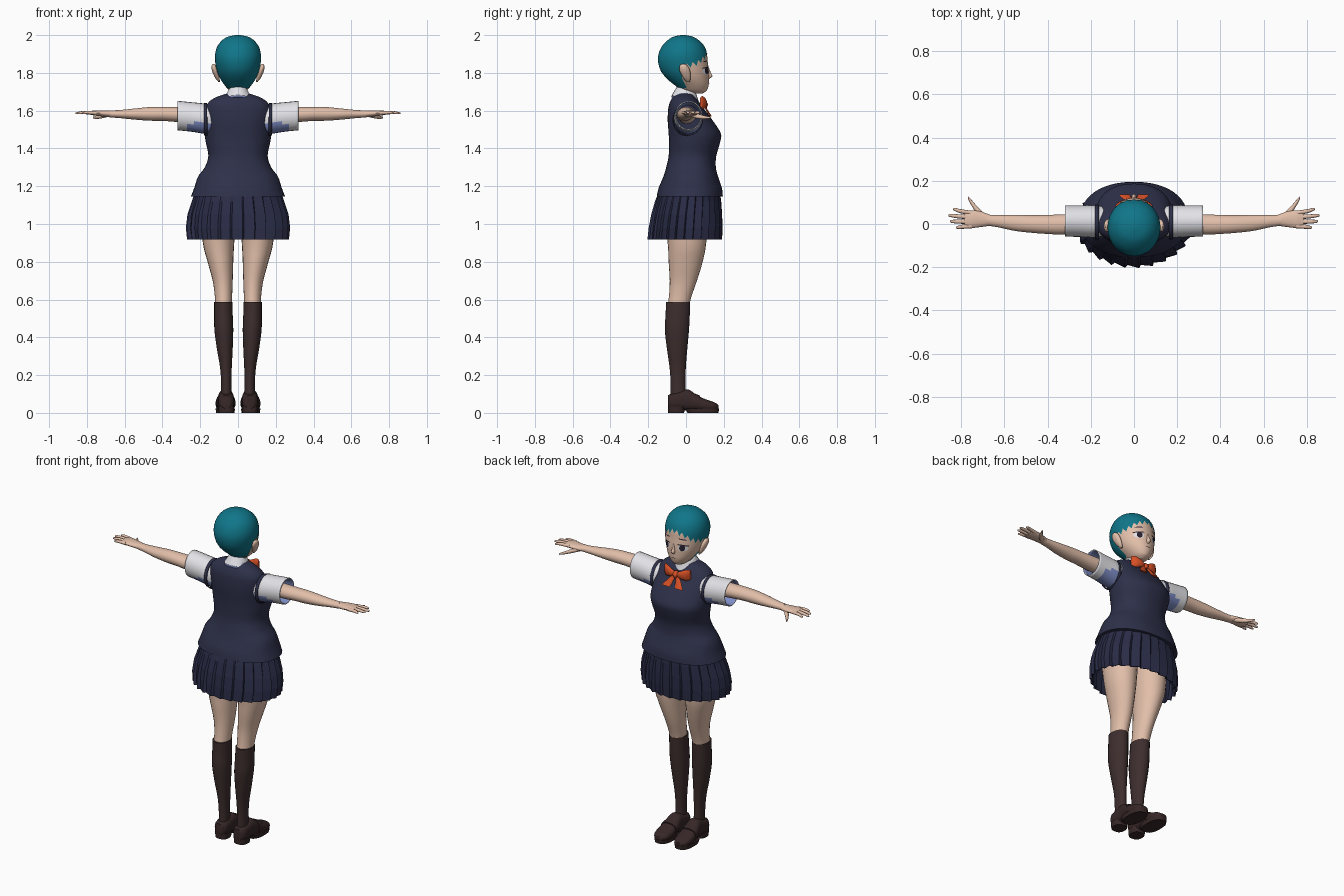
import bpy, bmesh, math
from math import sin, cos, pi, radians, sqrt
from mathutils import Vector

if "Cube" in bpy.data.objects:
    bpy.data.objects.remove(bpy.data.objects["Cube"])


def material(name, r, g, b):
    m = bpy.data.materials.new(name)
    m.use_nodes = True
    m.diffuse_color = (r, g, b, 1)
    shader = next(n for n in m.node_tree.nodes if n.type == 'BSDF_PRINCIPLED')
    shader.inputs["Base Color"].default_value = (r, g, b, 1)
    shader.inputs["Roughness"].default_value = 0.8
    return m


TEAL = material("hair teal", .005, .18, .25)
SKIN = material("skin", .76, .52, .40)
NAVY = material("vest navy", .027, .03, .068)
PLEAT = material("skirt navy", .023, .025, .062)
WHITE = material("shirt white", .76, .76, .80)
BLUE = material("shirt blue", .22, .28, .60)
ORANGE = material("bow orange", .68, .08, .02)
SOCK = material("sock brown", .048, .027, .027)
SHOE = material("shoe brown", .038, .02, .02)
DARK = material("eye dark", .02, .015, .03)


def finish(name, bm, mats, mirror=False, thick=0, smooth=True, inner=0):
    bmesh.ops.recalc_face_normals(bm, faces=bm.faces)
    me = bpy.data.meshes.new(name)
    bm.to_mesh(me)
    bm.free()
    for m in mats:
        me.materials.append(m)
    if smooth:
        me.shade_smooth()
        me.set_sharp_from_angle(angle=radians(50))
    ob = bpy.data.objects.new(name, me)
    bpy.context.collection.objects.link(ob)
    if thick:
        mod = ob.modifiers.new("thickness", 'SOLIDIFY')
        mod.thickness = thick
        mod.material_offset = inner
    if mirror:
        ob.modifiers.new("mirror", 'MIRROR')
    return ob


def spline(rows, k):
    """Smooth a table of rows, adding k steps between neighbours."""
    out = []
    for i in range(len(rows) - 1):
        a, b, c, d = (rows[max(0, min(len(rows) - 1, i + j))] for j in (-1, 0, 1, 2))
        for s in range(k):
            t = s / k
            out.append([q + t * (r - p) / 2 + t * t * (p - 2.5 * q + 2 * r - e / 2)
                        + t ** 3 * (1.5 * (q - r) + (e - p) / 2)
                        for p, q, r, e in zip(a, b, c, d)])
    return out + [list(rows[-1])]


def skin_rings(bm, rings, caps=True, closed=True):
    vs = [[bm.verts.new(p) for p in r] for r in rings]
    n = len(vs[0])
    for lo, hi in zip(vs, vs[1:]):
        for i in range(n if closed else n - 1):
            j = (i + 1) % n
            bm.faces.new((lo[i], lo[j], hi[j], hi[i]))
    if caps:
        bm.faces.new(vs[0])
        bm.faces.new(vs[-1])


def loft(name, rows, mats, axis='z', n=24, k=4, power=1.0, caps=True, tilt=0, rule=None, **kw):
    """Rows are (distance along axis, centre u, centre v, radius u, radius v)."""
    rings = []
    for h, cu, cv, ru, rv in spline(rows, k):
        ring = []
        for i in range(n):
            c, s = cos(2 * pi * i / n), sin(2 * pi * i / n)
            u = cu + ru * math.copysign(abs(c) ** power, c)
            dv = rv * math.copysign(abs(s) ** power, s)
            w = h + tilt * dv
            ring.append({'z': (u, cv + dv, w), 'x': (w, u, cv + dv), 'y': (u, w, cv + dv)}[axis])
        rings.append(ring)
    bm = bmesh.new()
    skin_rings(bm, rings, caps)
    if rule:
        for f in bm.faces:
            f.material_index = rule(f.calc_center_median())
    return finish(name, bm, mats, **kw)


def body(rows):
    """Turn (z, half width, back y, front y) into loft rows."""
    return [(z, 0, (a + b) / 2, w, (b - a) / 2) for z, w, a, b in rows]


# Knitted vest
loft("vest", body([(1.145, .25, -.155, .195), (1.19, .232, -.145, .19), (1.25, .212, -.12, .17),
                   (1.3, .176, -.105, .158), (1.36, .157, -.092, .16), (1.43, .17, -.09, .18),
                   (1.48, .177, -.092, .184), (1.55, .178, -.097, .14), (1.61, .172, -.094, .095),
                   (1.645, .155, -.085, .07), (1.672, .115, -.07, .05), (1.69, .06, -.05, .035)]),
     [NAVY], n=48, power=.9)

# Pleated skirt: each pleat rises slowly, then steps back
bm = bmesh.new()
rings = []
for z, w, a, b, amp in [(1.17, .228, -.145, .18, .02), (1.12, .245, -.165, .187, .035),
                        (1.05, .268, -.185, .192, .05), (.98, .276, -.198, .194, .06),
                        (.918, .27, -.205, .192, .07)]:
    ring = []
    for i in range(26):
        for f, r in ((0, 1 - amp), (.86, 1), (.94, 1 - .5 * amp)):
            t = 2 * pi * (i + f) / 26
            ring.append((w * r * cos(t), (a + b) / 2 + (b - a) / 2 * r * sin(t), z))
    rings.append(ring)
skin_rings(bm, rings, caps=False)
finish("pleated_skirt", bm, [PLEAT], thick=.005, smooth=False)

# Legs, socks and shoes
loft("thigh", [(1.1, .105, .0, .1, .12), (.9, .103, .005, .083, .102), (.8, .093, -.002, .068, .09),
               (.7, .081, -.014, .053, .072), (.62, .077, -.03, .046, .06), (.56, .077, -.042, .044, .056)],
     [SKIN], mirror=True)
loft("sock", [(.588, .078, -.042, .048, .064), (.52, .077, -.044, .049, .064), (.44, .075, -.048, .05, .064),
              (.34, .07, -.047, .042, .054), (.24, .064, -.044, .031, .043), (.15, .062, -.042, .027, .039),
              (.06, .062, -.04, .028, .042)], [SOCK], mirror=True)
loft("shoe_upper", [(-.095, .063, .058, .025, .035), (-.075, .063, .06, .04, .042), (-.03, .063, .065, .042, .05),
                    (.015, .064, .068, .043, .055), (.06, .066, .052, .049, .04), (.11, .068, .04, .05, .03),
                    (.15, .068, .034, .042, .022), (.172, .068, .03, .02, .012)],
     [SHOE], axis='y', power=.8, mirror=True)
loft("shoe_heel", [(0, .063, -.052, .04, .042), (.035, .063, -.05, .044, .046)],
     [SHOE], k=1, power=.8, mirror=True)
loft("shoe_sole", [(0, .068, .09, .048, .082), (.024, .067, .085, .052, .09)],
     [SHOE], k=1, power=.8, mirror=True)
loft("shoe_strap", [(.045, .065, .058, .05, .045), (.075, .066, .05, .053, .041)],
     [SHOE], axis='y', k=1, power=.8, mirror=True)

# Sleeves, blue inside and near the armpit
loft("sleeve", [(.13, .012, 1.55, .066, .08), (.18, .012, 1.558, .075, .08), (.25, .013, 1.567, .073, .078),
                (.32, .014, 1.574, .072, .078)], [WHITE, BLUE], axis='x', caps=False, thick=.006, inner=1,
     rule=lambda c: int(c.z < 1.535 and c.x < .26), mirror=True)
loft("armhole_trim", [(.163, .008, 1.552, .08, .087), (.18, .01, 1.555, .081, .086)],
     [NAVY], axis='x', k=1, caps=False, thick=.006, mirror=True)

# Arms and hands
loft("arm", [(.16, .005, 1.575, .048, .045), (.32, -.002, 1.58, .047, .04), (.4, -.002, 1.583, .044, .037),
             (.47, .0, 1.583, .041, .036), (.55, .005, 1.582, .037, .029), (.63, .013, 1.582, .028, .021),
             (.68, .017, 1.583, .025, .019)], [SKIN], axis='x', mirror=True)
loft("palm", [(.665, .017, 1.583, .025, .018), (.71, .022, 1.585, .036, .016), (.755, .022, 1.588, .041, .014),
              (.785, .02, 1.588, .036, .009)], [SKIN], axis='x', n=16, mirror=True)
for name, y0, y1, tip in [("index_finger", .051, .068, .838), ("middle_finger", .031, .04, .86),
                          ("ring_finger", .01, .012, .852), ("little_finger", -.01, -.016, .825)]:
    loft(name, [(.75, y0, 1.588, .01, .01), ((.77 + tip) / 2, (y0 + y1) / 2, 1.59, .0095, .009),
                (tip - .008, y1, 1.587, .007, .006), (tip, y1, 1.586, .002, .002)],
         [SKIN], axis='x', n=10, mirror=True)
loft("thumb", [(.69, .03, 1.578, .016, .012), (.725, .062, 1.57, .018, .012), (.75, .095, 1.565, .014, .009),
               (.768, .122, 1.563, .007, .005)], [SKIN], axis='x', n=10, mirror=True)

# Neck and shirt collar
loft("neck", [(1.62, 0, .0, .05, .05), (1.68, 0, .008, .042, .042), (1.76, 0, .012, .045, .045)], [SKIN])
loft("collar_band", [(1.655, 0, -.008, .085, .07), (1.69, 0, -.003, .06, .056)],
     [BLUE], k=1, tilt=-.25, caps=False, thick=.004)
loft("collar", [(1.655, 0, .0, .082, .076), (1.675, 0, .0, .068, .066), (1.71, 0, .003, .05, .05)],
     [WHITE], tilt=-.35, caps=False, thick=.005)

# Ribbon bow
loft("bow_loop", [(.0, .092, 1.635, .008, .01), (.03, .098, 1.638, .014, .022), (.065, .09, 1.642, .015, .034),
                  (.085, .08, 1.645, .007, .03)], [ORANGE], axis='x', n=12, mirror=True)
loft("bow_tail", [(1.632, .008, .095, .01, .006), (1.6, .026, .112, .019, .006), (1.568, .043, .132, .026, .006)],
     [ORANGE], n=10, k=2, mirror=True)
loft("bow_knot", [(1.615, 0, .1, .01, .01), (1.635, 0, .102, .016, .014), (1.652, 0, .092, .01, .01)],
     [ORANGE], n=12)

# Head surface, shared by face, hair and features
HEAD = spline(body([(1.69, .02, .03, .085), (1.705, .045, -.02, .108), (1.735, .071, -.055, .12),
                    (1.77, .094, -.098, .122), (1.81, .109, -.13, .121), (1.86, .118, -.145, .115),
                    (1.9, .118, -.142, .11), (1.94, .106, -.124, .094), (1.97, .082, -.095, .066),
                    (1.988, .053, -.067, .036), (1.997, .012, -.026, -.004)]), 6)


def head_at(z):
    for p, q in zip(HEAD, HEAD[1:]):
        if z <= q[0]:
            t = max(0, (z - p[0]) / (q[0] - p[0]))
            return [a + t * (b - a) for a, b in zip(p, q)][2:]
    return HEAD[-1][2:]


loft("face", HEAD, [SKIN], n=48, k=1)

# Cropped hair with a jagged fringe
LINE = [(0, 1.905), (30, 1.885), (55, 1.853), (85, 1.838), (100, 1.80), (115, 1.725), (180, 1.71)]
cols = 96
columns = []
for i in range(cols):
    ang = 360 * i / cols
    fold = min(ang, 360 - ang)
    p, q = next((a, b) for a, b in zip(LINE, LINE[1:]) if fold <= b[0])
    low = p[1] + (q[1] - p[1]) * (fold - p[0]) / (q[0] - p[0])
    if fold < 95:
        low += (-.014, .0, .012, .0)[i % 4]
    col = []
    for s in range(19):
        z = low + (1.997 - low) * sin(pi / 2 * s / 18)
        cy, rx, ry = head_at(z)
        v = Vector((rx * sin(radians(ang)), cy + ry * cos(radians(ang)), z))
        mid = Vector((0, -.012, 1.86))
        col.append(mid + (v - mid) * 1.025)
    columns.append(col)
bm = bmesh.new()
skin_rings(bm, list(zip(*columns)), caps=False)
bm.verts.ensure_lookup_table()
bm.faces.new(bm.verts[-cols:])
finish("cropped_hair", bm, [TEAL])


def feature(name, x, z, rx, rz, mat, lift, slant=0, mirror=True):
    """Thin oval plate that follows the face."""
    bm = bmesh.new()
    rings = []
    for r in (.05, .5, 1):
        ring = []
        for i in range(20):
            px = x + r * rx * cos(pi * i / 10)
            pz = z + r * rz * sin(pi * i / 10) + slant * (px - x)
            cy, hx, hy = head_at(pz)
            ring.append((px, cy + hy * sqrt(max(0, 1 - (px / hx) ** 2)) + lift, pz))
        rings.append(ring)
    skin_rings(bm, rings, caps=False)
    bm.faces.new(bm.verts[:20])
    finish(name, bm, [mat], mirror=mirror)


feature("eye_white", .052, 1.81, .025, .018, WHITE, .002)
feature("iris", .05, 1.811, .014, .018, DARK, .0035)
feature("upper_lash", .053, 1.828, .029, .004, DARK, .004, -.15)
feature("eyebrow", .05, 1.862, .022, .003, DARK, .003, -.15)
feature("mouth", 0, 1.745, .016, .002, DARK, .002, mirror=False)

# Nose and ears
loft("nose", [(1.768, 0, .118, .006, .005), (1.782, 0, .124, .011, .015), (1.8, 0, .119, .008, .013),
              (1.83, 0, .112, .004, .008)], [SKIN], n=12)
loft("ear", [(1.752, .1, .012, .004, .008), (1.775, .11, .004, .012, .02), (1.81, .122, -.006, .015, .028),
             (1.835, .128, -.012, .012, .022), (1.848, .129, -.014, .004, .008)], [SKIN], n=16, mirror=True)
